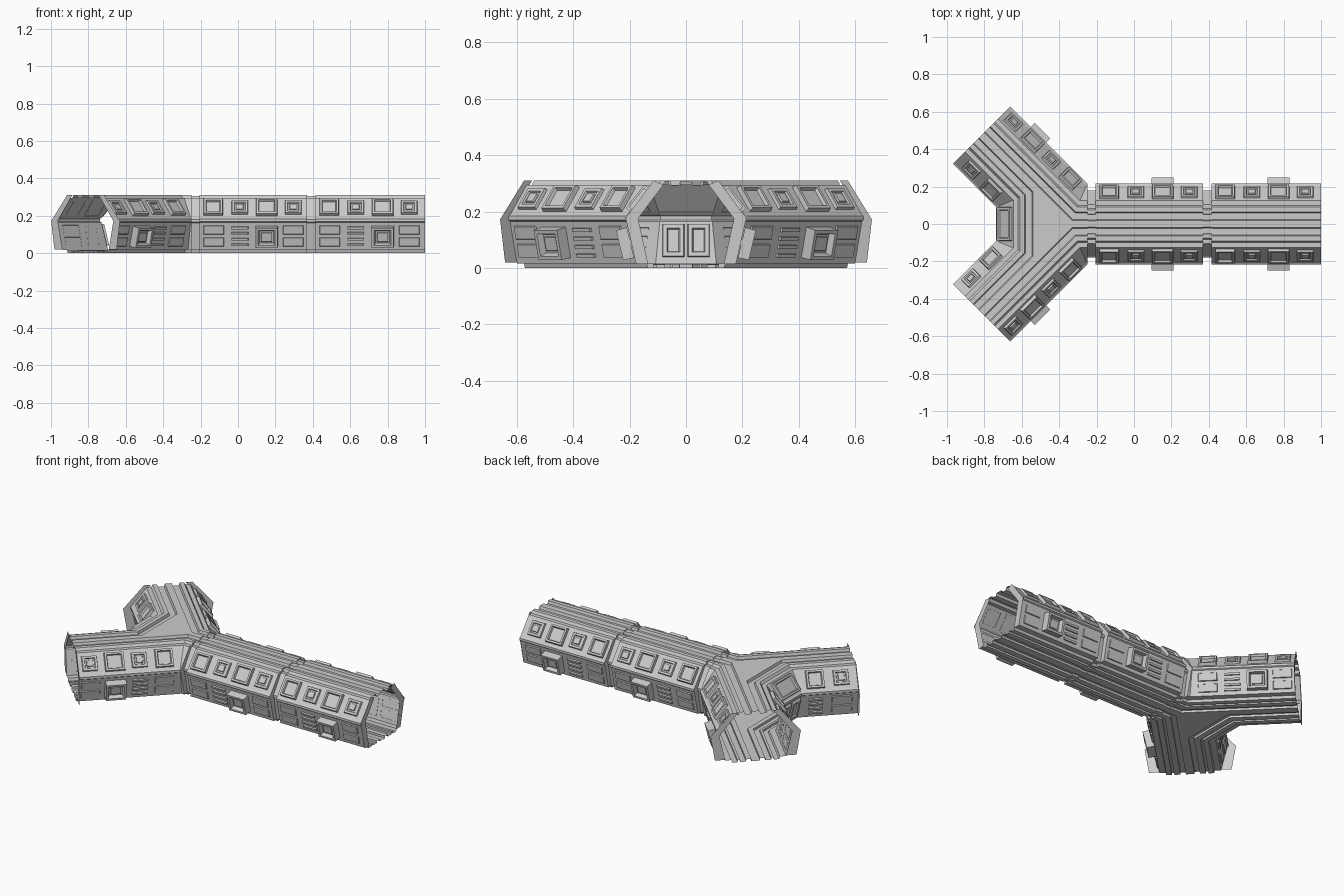
import bpy, bmesh, math
from mathutils import Vector as V

if "Cube" in bpy.data.objects:
    bpy.data.objects.remove(bpy.data.objects["Cube"])

R = math.sqrt(0.5)
HUB = V((-0.34, 0.0))            # where the three corridor axes meet
K = 0.18                         # size of the chamfer between the two arms
ARM = V((-R, R))
ARM_LEN = 0.672
ARM_END = HUB + ARM * ARM_LEN
N_MAIN, N_OUT, N_IN, N_CH = V((0, 1)), V((R, R)), V((-R, -R)), V((-1, 0))

# Half cross-section (distance from axis, height): floor runners, wall, belt, slope, roof rails
BIG = [(0, 0), (.025, 0), (.025, .014), (.055, .014), (.055, 0), (.09, 0), (.09, .012),
       (.105, .012), (.105, 0), (.135, 0), (.14, .016), (.175, .016), (.21, .165), (.217, .17),
       (.217, .184), (.208, .19), (.125, .295), (.1, .295), (.09, .31), (.065, .31),
       (.06, .294), (.025, .294), (.02, .31), (0, .31)]
SMALL = [(u * .83, z if z < .1 else z - .004) for u, z in BIG]
WALL = (V((.175, .016)), V((.21, .165)))
SLOPE = (V((.208, .19)), V((.125, .295)))


def finish(name, bm, mirror=True):
    bmesh.ops.recalc_face_normals(bm, faces=bm.faces[:])
    me = bpy.data.meshes.new(name)
    bm.to_mesh(me)
    bm.free()
    ob = bpy.data.objects.new(name, me)
    bpy.context.collection.objects.link(ob)
    if mirror:
        m = ob.modifiers.new("mirror", 'MIRROR')
        m.use_axis = (False, True, False)
        m.use_clip = True
    return ob


def mitre(a, b):
    return (a + b) / (1 + a.dot(b))


def loft(bm, rings, closed=False):
    vs = [[bm.verts.new(p) for p in r] for r in rings]
    n = len(vs[0])
    for a, b in zip(vs, vs[1:]):
        for i in range(n if closed else n - 1):
            j = (i + 1) % n
            bm.faces.new((a[i], a[j], b[j], b[i]))
    return vs


def sweep(name, stations):
    bm = bmesh.new()
    loft(bm, [[(p.x + m.x * u, p.y + m.y * u, z) for u, z in prof] for p, m, prof in stations])
    return finish(name, bm)


# Main corridor with two recessed ribs
sweep("main_corridor", [(V((x, 0)), N_MAIN, p) for x, p in (
    (-.248, BIG), (-.248, SMALL), (-.205, SMALL), (-.205, BIG), (.37, BIG),
    (.37, SMALL), (.415, SMALL), (.415, BIG), (1, BIG))])
# Junction shell: outer bend and chamfered inner bend
sweep("junction_outer", [(V((-.248, 0)), N_MAIN, BIG), (HUB, mitre(N_MAIN, N_OUT), BIG),
                         (ARM_END, N_OUT, BIG)])
sweep("junction_inner", [(ARM_END, N_IN, BIG), (HUB + V((-K, K)), mitre(N_IN, N_CH), BIG),
                         (HUB + V((-K, 0)), N_CH, BIG)])
# Floor and roof plates in the middle of the junction
bm = bmesh.new()
for z in (0, .31):
    bm.faces.new([bm.verts.new((HUB.x + a, b, z)) for a, b in ((0, 0), (-K, K), (-K, -K))])
finish("junction_centre_plates", bm, False)


# Thin end frames
def flange(name, p, normals, outer, inner):
    bm = bmesh.new()
    for n in normals:
        loft(bm, [[(p.x + n.x * u, p.y + n.y * u, z) for u, z in prof] for prof in (outer, inner)])
    finish(name, bm)


flange("arm_end_frame", ARM_END, (N_OUT, N_IN),
       [(.235, .02), (.26, .172), (.14, .31)], [(.176, .02), (.21, .172), (.1, .31)])
flange("main_end_frame", V((1, 0)), (N_MAIN,),
       [(.177, .014), (.214, .177), (.115, .31)], [(.134, .014), (.17, .175), (.08, .295)])


# Framed panel standing on a wall or slope; rings are (inset, height) steps
def panel(bm, run, band, s, v, w, h, rings, flip=1):
    p, t, n = run
    a, b = band
    up = (b - a).normalized()
    c = a + up * v
    base = V((*(p + t * s + n * c.x), c.y))
    T, U = V((*t, 0)), V((n.x * up.x, n.y * up.x, up.y))
    N = V((n.x * up.y, n.y * up.y, -up.x)) * flip
    out = []
    for ins, d in rings:
        x, y = max(w / 2 - ins, .002), max(h / 2 - ins, .002)
        out.append([base + T * (i * x) + U * (j * y) + N * d
                    for i, j in ((-1, -1), (1, -1), (1, 1), (-1, 1))])
    bm.faces.new(loft(bm, out, True)[-1])


FRAME = [(0, -.002), (.003, .018), (.014, .018), (.018, .006)]
NEST = [(0, -.002), (.003, .012), (.015, .012), (.018, .005), (.026, .005), (.028, .012)]
DEEP = [(0, -.002), (.002, .044), (.015, .044), (.022, .02), (.03, .02), (.032, .028)]
PLATE = [(0, -.001), (.003, .006)]
DOOR = [(0, -.001), (.002, .012), (.016, .012), (.02, .004)]
SLAT = [(0, -.001), (.001, .01)]

mains = [((V((x, 0)), V((1, 0)), N_MAIN), 0) for x in (-.205, .415)]
arm_out = (HUB, ARM, N_OUT)
arm_in = (HUB, ARM, N_IN)
chamfer = (HUB + V((-K, 0)), V((0, 1)), N_CH)

slope_bm, wall_bm, plate_bm = bmesh.new(), bmesh.new(), bmesh.new()
for run, s0 in mains + [(arm_out, .1)]:
    for s, w, h, r in ((.072, .105, .108, FRAME), (.215, .09, .09, NEST),
                       (.358, .115, .11, FRAME), (.5, .09, .09, NEST)):
        panel(slope_bm, run, SLOPE, s0 + s, .067, w, h, r)
    panel(wall_bm, run, WALL, s0 + .358, .077, .12, .112, DEEP)
    for s, w in ((.075, .11), (.5, .11)):
        panel(plate_bm, run, WALL, s0 + s, .112, w, .05, PLATE)
        panel(plate_bm, run, WALL, s0 + s, .046, w, .05, PLATE)
    for i in range(4):
        panel(plate_bm, run, WALL, s0 + .215, .03 + i * .031, .09, .014, SLAT)
# Inner faces of the arms
for s, w, h, r in ((.43, .105, .108, FRAME), (.58, .09, .09, NEST)):
    panel(slope_bm, arm_in, SLOPE, s, .067, w, h, r)
for i in range(4):
    panel(plate_bm, arm_in, WALL, .43, .03 + i * .031, .08, .014, SLAT)
for v in (.046, .112):
    panel(plate_bm, arm_in, WALL, .58, v, .12, .05, PLATE)
# Door leaves on the chamfer wall, inside and outside
for f in (1, -1):
    panel(plate_bm, chamfer, WALL, .045, .083, .078, .12, DOOR, f)
finish("roof_windows", slope_bm)
finish("wall_windows", wall_bm)
finish("wall_plates", plate_bm)

# Single window above the chamfer
bm = bmesh.new()
panel(bm, chamfer, SLOPE, 0, .067, .18, .115, FRAME)
finish("chamfer_window", bm, False)
